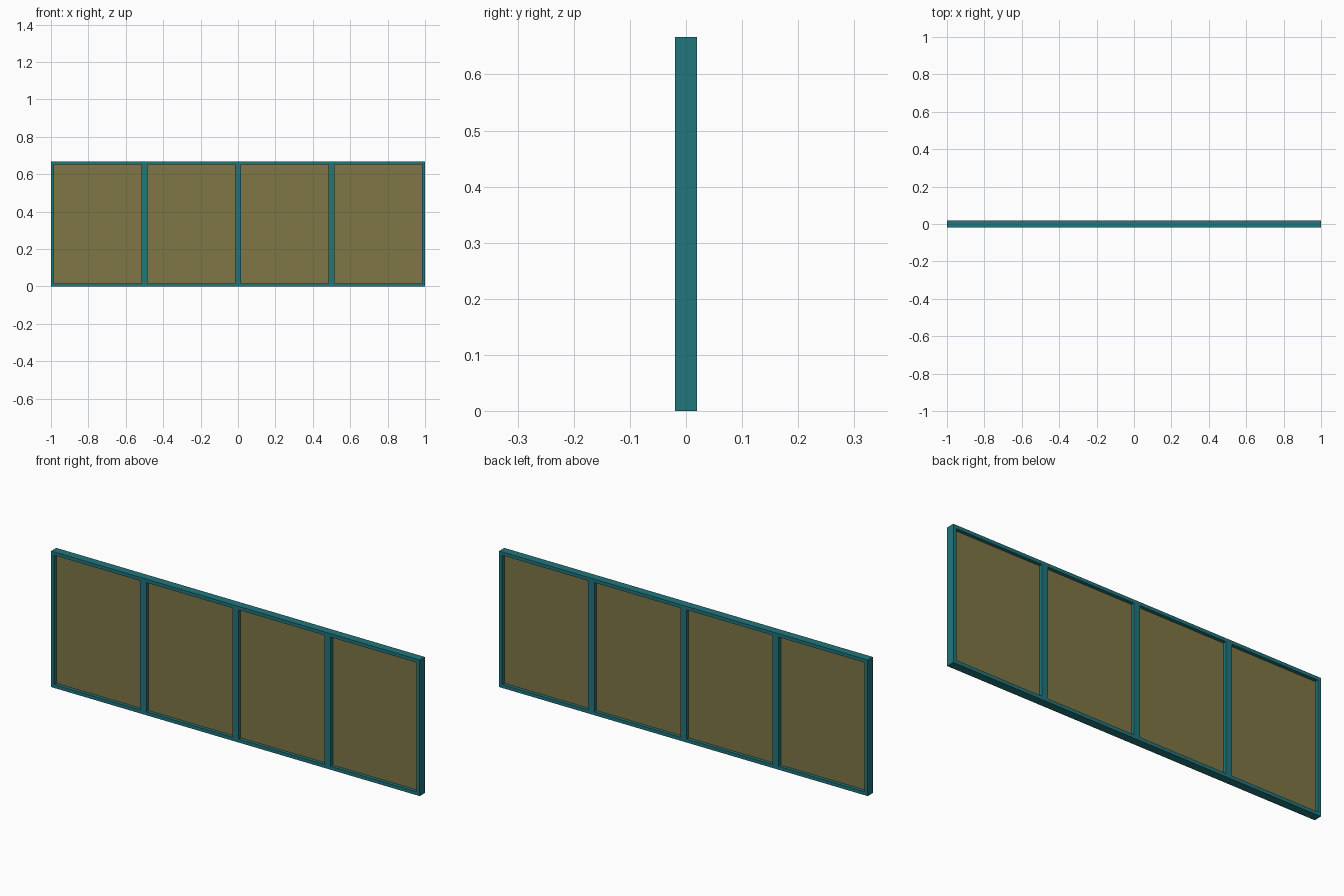
import bpy

if "Cube" in bpy.data.objects:
    bpy.data.objects.remove(bpy.data.objects["Cube"])

W, H, D = 2.0, 0.667, 0.04   # overall size
F = 0.0167                   # rail and end post width
M = 0.0333                   # mullion width
G = 0.007                    # pane thickness


def material(name, color):
    m = bpy.data.materials.new(name)
    m.diffuse_color = color
    m.use_nodes = True
    m.node_tree.nodes["Principled BSDF"].inputs["Base Color"].default_value = m.diffuse_color
    return m


teal = material("teal_frame", (0.015, 0.18, 0.20, 1))
gold = material("bronze_pane", (0.21, 0.18, 0.06, 1))


def box(name, x0, x1, z0, z1, depth, mat):
    bpy.ops.mesh.primitive_cube_add(size=1, location=((x0 + x1) / 2, 0, (z0 + z1) / 2))
    o = bpy.context.object
    o.name = name
    o.scale = (x1 - x0, depth, z1 - z0)
    bpy.ops.object.transform_apply(location=False, rotation=False, scale=True)
    o.data.materials.append(mat)


# Horizontal rails
box("bottom_rail", -W / 2, W / 2, 0, F, D, teal)
box("top_rail", -W / 2, W / 2, H - F, H, D, teal)

# End posts and mullions between the rails
posts = [(-W / 2, -W / 2 + F)]
posts += [(x - M / 2, x + M / 2) for x in (-0.5, 0, 0.5)]
posts += [(W / 2 - F, W / 2)]
for i, (a, b) in enumerate(posts):
    box(f"post_{i + 1}", a, b, F, H - F, D, teal)

# Panes set midway in the depth of each bay
for i in range(4):
    box(f"pane_{i + 1}", posts[i][1], posts[i + 1][0], F, H - F, G, gold)
